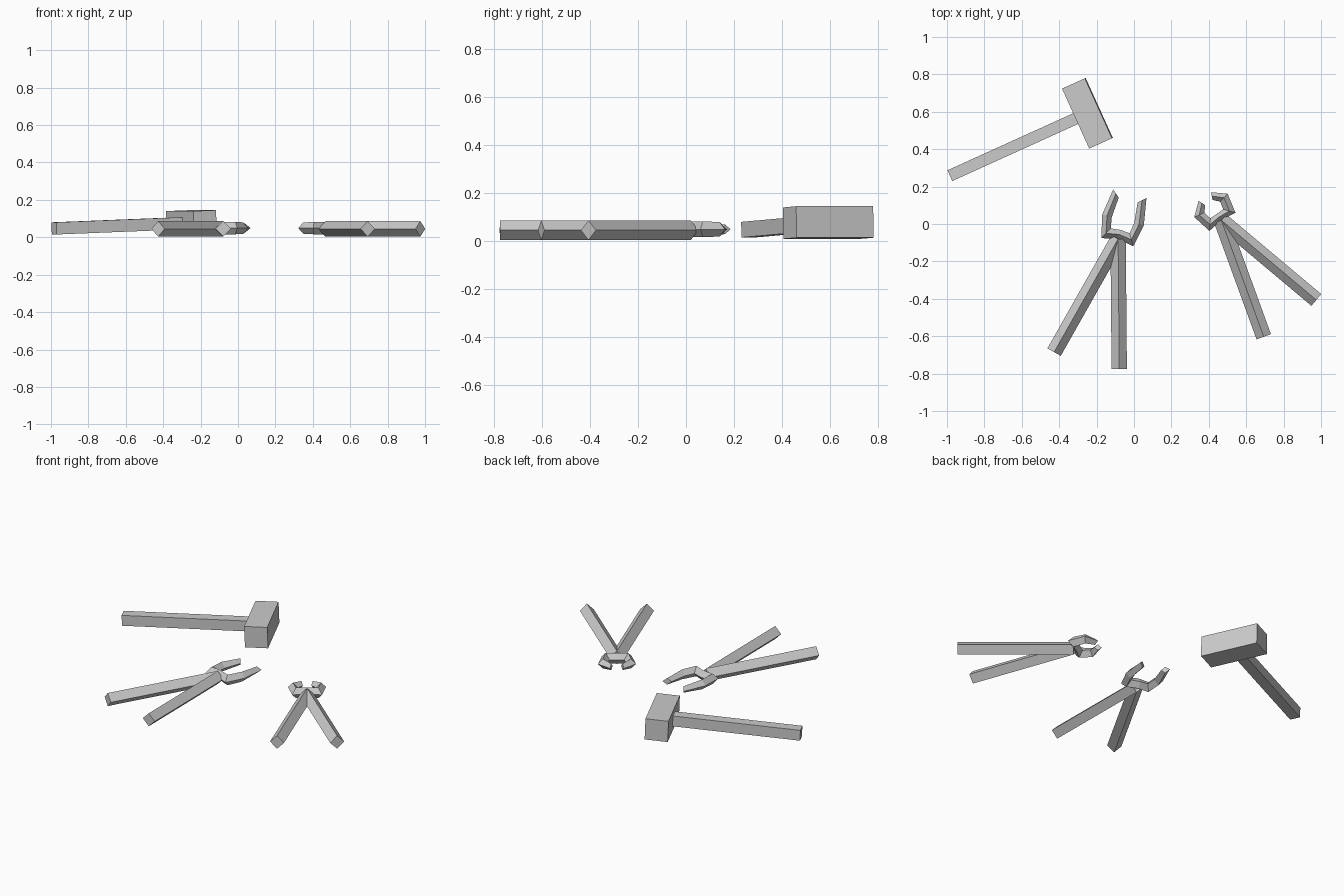
import bpy, bmesh, math
from mathutils import Matrix, Vector

if "Cube" in bpy.data.objects:
    bpy.data.objects.remove(bpy.data.objects["Cube"])


def loft(name, sections, matrix):
    """Skin a list of equal-sized closed rings and cap both ends."""
    bm = bmesh.new()
    rings = [[bm.verts.new(p) for p in s] for s in sections]
    n = len(rings[0])
    for a, b in zip(rings, rings[1:]):
        for i in range(n):
            j = (i + 1) % n
            bm.faces.new((a[i], a[j], b[j], b[i]))
    bm.faces.new(rings[0])
    bm.faces.new(rings[-1])
    bm.transform(matrix)
    bmesh.ops.recalc_face_normals(bm, faces=bm.faces)
    mesh = bpy.data.meshes.new(name)
    bm.to_mesh(mesh)
    bm.free()
    obj = bpy.data.objects.new(name, mesh)
    bpy.context.collection.objects.link(obj)
    return obj


def box(name, size, centre, matrix):
    x, y, z = (s / 2 for s in size)
    c = Vector(centre)
    ring = [(-y, -z), (y, -z), (y, z), (-y, z)]
    return loft(name, [[c + Vector((sx, a, b)) for a, b in ring] for sx in (-x, x)], matrix)


# Hammer: lies along local x, tipped slightly up towards the head
hammer = (Matrix.Translation((-0.249, 0.592, 0.077))
          @ Matrix.Rotation(math.radians(24.4), 4, 'Z')
          @ Matrix.Rotation(math.radians(-2.1), 4, 'Y'))
box("hammer_head", (0.134, 0.352, 0.131), (0, 0, 0), hammer)
box("hammer_handle", (0.76, 0.063, 0.065), (-0.427, 0, 0), hammer)


def tongs(name, pivot, angle, length, jaw):
    """Tongs point along local +y; jaw lists (outer, inner, half height)."""
    base = (Matrix.Translation((*pivot, 0.045))
            @ Matrix.Rotation(math.radians(angle - 90), 4, 'Z'))
    for side, label in ((-1, "left"), (1, "right")):
        # Diamond-section handle splayed 15 degrees from the axis
        r = 0.041
        ring = [(r, 0), (0, r), (-r, 0), (0, -r)]
        turn = Matrix.Rotation(math.radians(15 * side), 4, 'Z')
        loft(f"{name}_{label}_handle",
             [[(a, y, b) for a, b in ring] for y in (0, -length)], base @ turn)
        # Bent jaw, diamond in section
        sections = []
        for (ox, oy), (ix, iy), h in jaw:
            mx, my = side * (ox + ix) / 2, (oy + iy) / 2
            sections.append([(side * ox, oy, 0.004), (mx, my, 0.004 + h),
                             (side * ix, iy, 0.004), (mx, my, 0.004 - h)])
        loft(f"{name}_{label}_jaw", sections, base)


# Long open-jawed tongs
tongs("long_tongs", (-0.085, -0.08), 75.5, 0.695, [
    ((0, 0), (0, 0.05), 0.033),
    ((0.088, -0.018), (0.052, 0.045), 0.033),
    ((0.115, 0.105), (0.062, 0.105), 0.031),
    ((0.092, 0.25), (0.052, 0.215), 0.02)])

# Short round-jawed pincers
tongs("pincers", (0.467, 0.02), 125.0, 0.663, [
    ((0, 0), (0, 0.042), 0.033),
    ((0.085, -0.01), (0.042, 0.042), 0.033),
    ((0.109, 0.097), (0.052, 0.085), 0.03),
    ((0.04, 0.155), (0.024, 0.116), 0.02)])
